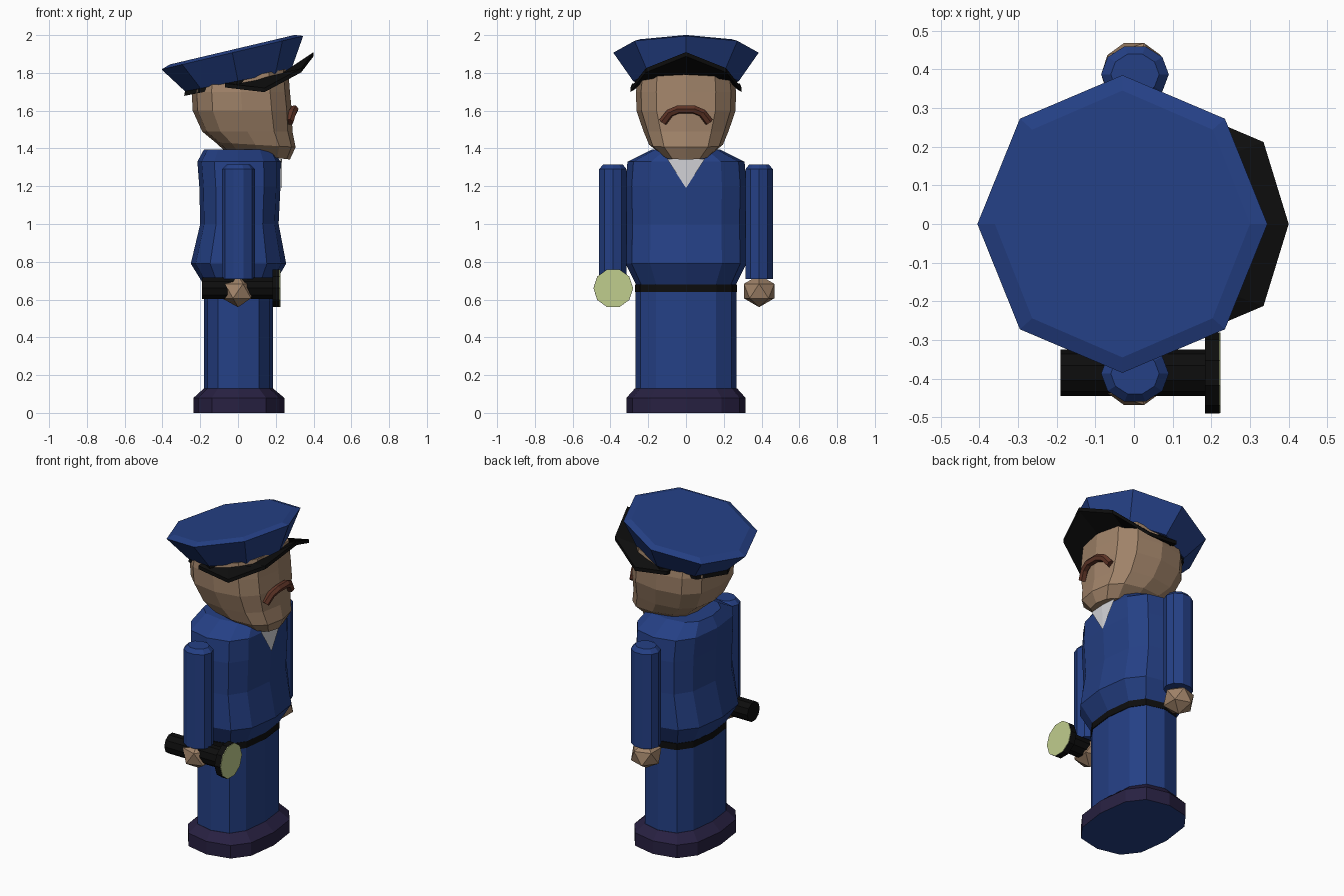
import bpy, bmesh, math
from mathutils import Matrix, Vector

if "Cube" in bpy.data.objects:
    bpy.data.objects.remove(bpy.data.objects["Cube"])


def mat(name, r, g, b):
    m = bpy.data.materials.new(name)
    m.diffuse_color = (r, g, b, 1)
    m.use_nodes = True
    m.node_tree.nodes["Principled BSDF"].inputs["Base Color"].default_value = m.diffuse_color
    return m


BLUE = mat("uniform_blue", 0.018, 0.051, 0.235)
BLACK = mat("black", 0.004, 0.004, 0.004)
SKIN = mat("skin", 0.35, 0.225, 0.14)
SHOE = mat("shoe_purple", 0.021, 0.015, 0.054)
WHITE = mat("shirt_white", 0.65, 0.65, 0.68)
BROWN = mat("moustache_brown", 0.115, 0.035, 0.02)
LENS = mat("lens_yellow", 0.53, 0.61, 0.27)


def finish(name, bm, *mats):
    bmesh.ops.recalc_face_normals(bm, faces=bm.faces)
    me = bpy.data.meshes.new(name)
    bm.to_mesh(me)
    bm.free()
    for m in mats:
        me.materials.append(m)
    ob = bpy.data.objects.new(name, me)
    bpy.context.collection.objects.link(ob)
    return ob


def loft(name, rings, mats, n=12, power=0.75, rule=None):
    """Stack rounded rings (z, x_min, x_max, half_y, tilt along x)."""
    bm = bmesh.new()
    loops = []
    for z, x0, x1, hy, tilt in rings:
        loop = []
        for i in range(n):
            a = 2 * math.pi * i / n
            c, s = round(math.cos(a), 6), round(math.sin(a), 6)
            x = (x0 + x1) / 2 + (x1 - x0) / 2 * math.copysign(abs(c) ** power, c)
            y = hy * math.copysign(abs(s) ** power, s)
            loop.append(bm.verts.new((x, y, z + tilt * x)))
        loops.append(loop)
    for a, b in zip(loops, loops[1:]):
        for i in range(n):
            j = (i + 1) % n
            bm.faces.new((a[i], a[j], b[j], b[i]))
    bm.faces.new(loops[0])
    bm.faces.new(loops[-1])
    if rule:
        for f in bm.faces:
            f.material_index = rule(f.calc_center_median())
    return finish(name, bm, *mats)


# Shoes with blue underside
loft("shoes", [(0, -.235, .245, .315, 0), (.08, -.235, .245, .315, 0),
               (.13, -.18, .185, .27, 0)], (SHOE, BLUE),
     rule=lambda c: 1 if c.z < .01 else 0)

# Legs, belt and jacket
loft("legs", [(.125, -.18, .185, .268, 0), (.645, -.18, .185, .268, 0)], (BLUE,))
loft("belt", [(.64, -.183, .19, .27, 0), (.68, -.183, .19, .27, 0)], (BLACK,))
loft("jacket", [(.68, -.182, .19, .265, 0), (.79, -.25, .255, .32, 0),
                (1.0, -.2, .215, .315, 0), (1.2, -.205, .225, .32, 0),
                (1.33, -.215, .225, .31, 0), (1.395, -.18, .19, .18, 0)], (BLUE,))

# Shirt front, a thin folded V plate
bm = bmesh.new()
tip, mid = bm.verts.new((.229, 0, 1.19)), bm.verts.new((.232, 0, 1.345))
for s in (-1, 1):
    bm.faces.new((tip, mid, bm.verts.new((.225, s * .1, 1.345))))
finish("shirt_front", bm, WHITE)

# Arms and hands
for side, s in (("right", -1), ("left", 1)):
    y = s * .387
    arm = loft(side + "_arm", [(.71, -.085, .09, .076, 0), (1.29, -.085, .09, .076, 0),
                               (1.315, -.06, .065, .055, 0)], (BLUE,), n=10, power=1)
    arm.location.y = y
    bm = bmesh.new()
    bmesh.ops.create_icosphere(bm, subdivisions=1, radius=.095,
                               matrix=Matrix.Translation((0, y, .645)) @ Matrix.Diagonal((1, 1, .9, 1)))
    finish(side + "_hand", bm, SKIN)

# Torch: barrel, flared head and lens along x
TORCH = Matrix.Translation((0, -.385, .66)) @ Matrix.Rotation(math.pi / 2, 4, 'Y')


def torch_part(name, x0, x1, r0, r1, material):
    bm = bmesh.new()
    bmesh.ops.create_cone(bm, cap_ends=True, segments=10, radius1=r0, radius2=r1, depth=x1 - x0,
                          matrix=TORCH @ Matrix.Translation((0, 0, (x0 + x1) / 2)))
    finish(name, bm, material)


torch_part("torch_barrel", -.19, .19, .06, .06, BLACK)
torch_part("torch_head", .183, .221, .105, .105, BLACK)
torch_part("torch_lens", .22, .224, .104, .104, LENS)

# Head with jutting chin
loft("head", [(1.372, -.06, .275, .12, -.11), (1.425, -.12, .305, .195, -.06),
              (1.49, -.19, .288, .225, 0), (1.6, -.24, .285, .262, 0),
              (1.7, -.245, .275, .265, 0), (1.77, -.24, .265, .255, .2)], (SKIN,))

# Moustache tube
cu = bpy.data.curves.new("moustache", 'CURVE')
cu.dimensions = '3D'
cu.bevel_depth, cu.bevel_resolution, cu.use_fill_caps = .023, 1, True
path = [(.272, -.122, 1.54), (.287, -.085, 1.588), (.298, -.04, 1.607), (.298, .04, 1.607),
        (.287, .085, 1.588), (.272, .122, 1.54)]
sp = cu.splines.new('POLY')
sp.points.add(len(path) - 1)
for p, co in zip(sp.points, path):
    p.co = (*co, 1)
cu.materials.append(BROWN)
sp.use_smooth = False
bpy.context.collection.objects.link(bpy.data.objects.new("moustache", cu))

# Cap: tilted octagonal crown over a black band
loft("cap_crown", [(1.757, -.28, .28, .28, .196), (1.914, -.405, .345, .385, .236),
                   (1.93, -.36, .3, .345, .236)], (BLUE,), n=8, power=1)
loft("cap_band", [(1.735, -.285, .27, .268, .2), (1.765, -.28, .27, .27, .2)],
     (BLACK,), n=8, power=1)

# Cap visor: half strip mirrored across y, then thickened
outer = [(.4, 0, 1.91), (.335, .212, 1.825), (.14, .295, 1.72), (-.07, .285, 1.745)]
inner = [(.25, 0, 1.8), (.22, .17, 1.79), (.1, .24, 1.765), (-.07, .255, 1.745)]
bm = bmesh.new()
for s in (-1, 1):
    rows = [[bm.verts.new((x, s * y, z)) for x, y, z in row] for row in (outer, inner)]
    for i in range(3):
        bm.faces.new((rows[0][i], rows[0][i + 1], rows[1][i + 1], rows[1][i]))
bmesh.ops.remove_doubles(bm, verts=bm.verts, dist=.001)
ext = bmesh.ops.extrude_face_region(bm, geom=bm.faces[:], use_keep_orig=True)
bmesh.ops.translate(bm, vec=Vector((0, 0, -.022)),
                    verts=[v for v in ext["geom"] if isinstance(v, bmesh.types.BMVert)])
finish("cap_visor", bm, BLACK)
